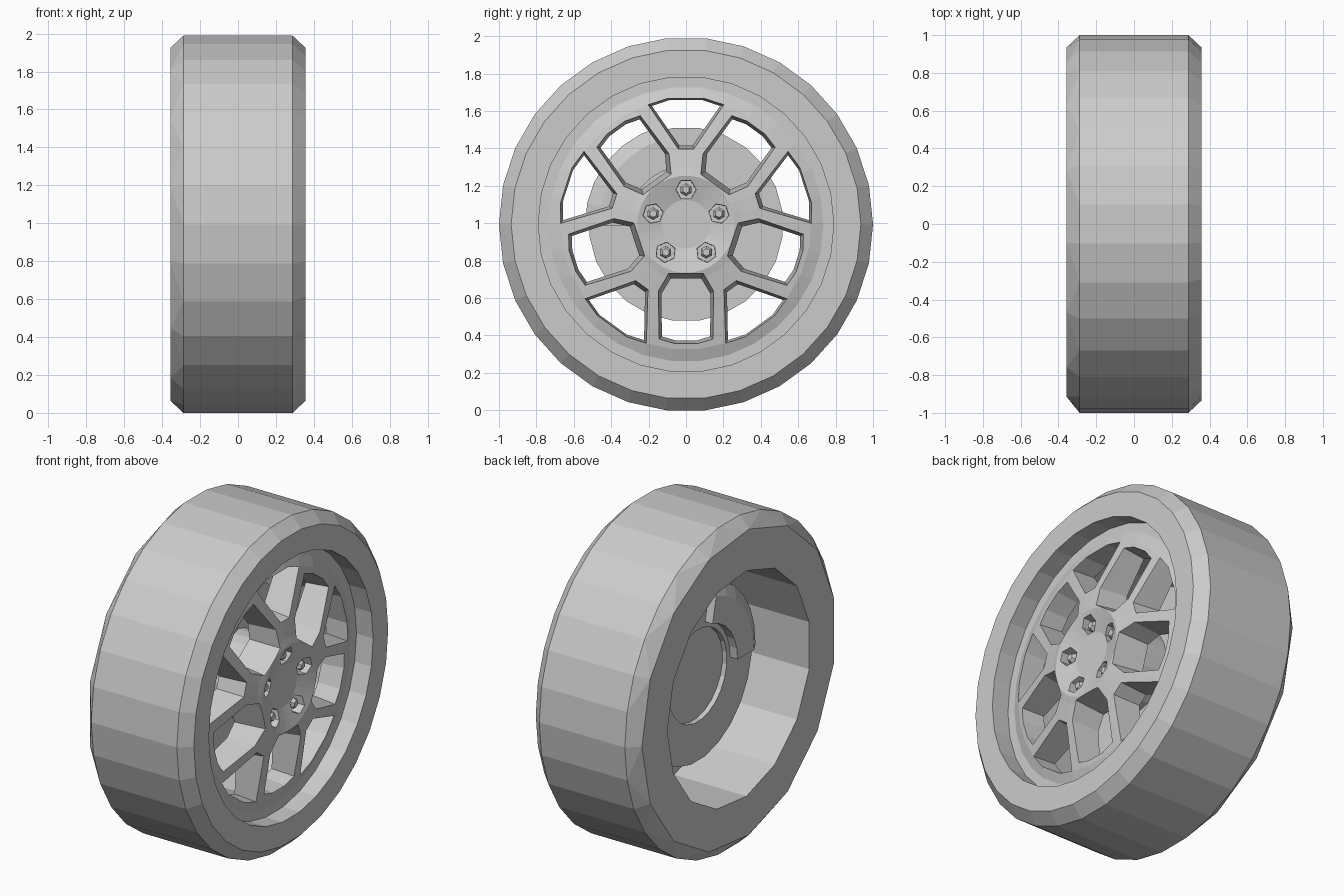
import bpy, bmesh
from math import sin, cos, radians, tau

if "Cube" in bpy.data.objects:
    bpy.data.objects.remove(bpy.data.objects["Cube"])

ZC = cos(radians(6))      # axle height: the tyre rests on a flat facet
START = radians(18)

grey = bpy.data.materials.new("plain grey")
grey.use_nodes = True
grey.diffuse_color = (0.6, 0.6, 0.6, 1)
grey.node_tree.nodes["Principled BSDF"].inputs["Base Color"].default_value = (0.6, 0.6, 0.6, 1)


def polar(x, r, a):
    """Point around the axle; the angle runs from the top towards +y."""
    return (x, r * sin(a), r * cos(a) + ZC)


def finish(bm, name):
    bmesh.ops.remove_doubles(bm, verts=bm.verts, dist=1e-5)
    bmesh.ops.recalc_face_normals(bm, faces=bm.faces)
    mesh = bpy.data.meshes.new(name)
    bm.to_mesh(mesh)
    bm.free()
    mesh.materials.append(grey)
    ob = bpy.data.objects.new(name, mesh)
    bpy.context.collection.objects.link(ob)
    return ob


def ring(bm, x, r, n, start=START):
    return [bm.verts.new(polar(x, r, start + tau * i / n)) for i in range(n)]


def join(bm, a, b):
    """Join two rings; the second may have twice as many points."""
    n, m = len(a), len(b)
    for i in range(n):
        j = (i + 1) % n
        if n == m:
            bm.faces.new((a[i], a[j], b[j], b[i]))
        else:
            p, q, s = b[2 * i], b[2 * i + 1], b[(2 * i + 2) % m]
            for tri in ((a[i], p, q), (a[i], q, a[j]), (a[j], q, s)):
                bm.faces.new(tri)


def lathe(bm, profile, n, start=START, caps=True):
    rings = [ring(bm, x, r, n, start) for x, r in profile]
    for a, b in zip(rings, rings[1:]):
        join(bm, a, b)
    if caps:
        bm.faces.new(rings[0])
        bm.faces.new(rings[-1])


# Tyre and barrel: coarse inner side, finer tread and outer side
bm = bmesh.new()
shell = [(0.13, 0.69, 15), (-0.357, 0.69, 15), (-0.357, 0.935, 15),
         (-0.288, 1, 30), (0.288, 1, 30), (0.357, 0.935, 30), (0.357, 0.79, 30)]
rings = [ring(bm, *s) for s in shell]
for a, b in zip(rings, rings[1:]):
    join(bm, a, b)
finish(bm, "tyre")

# Rim lip: recessed wall and flat ledge
bm = bmesh.new()
lathe(bm, [(0.357, 0.79), (0.245, 0.79), (0.245, 0.73)], 30, caps=False)
finish(bm, "rim_lip")

# Spoke plate: domed front with a dished hub
bm = bmesh.new()
lathe(bm, [(0.15, 0.3), (0.13, 0.735), (0.245, 0.735), (0.27, 0.67),
           (0.335, 0.3), (0.345, 0.26), (0.305, 0.13)], 30)
spokes = finish(bm, "spoked_wheel")

# Window and bolt-pit cutters, tapering towards the back
wide = [(0.09, 0.27), (0.145, 0.36), (0.145, 0.615), (0.06, 0.64)]
vee = [(0.04, 0.405), (0.205, 0.64), (0.10, 0.675)]
pit = [(0.027, 0.138), (0.054, 0.185), (0.027, 0.232)]


def cutter(bm, half, turn, x0, x1, taper):
    outline = half + [(-u, r) for u, r in reversed(half)]
    mid = sum(r for u, r in outline) / len(outline)
    loops = []
    for x in (x0, x1):
        k = 1 + (x - 0.29) * taper
        loop = []
        for u, r in outline:
            u, r = u * k, mid + (r - mid) * k
            loop.append(bm.verts.new((x, u * cos(turn) + r * sin(turn),
                                      r * cos(turn) - u * sin(turn) + ZC)))
        loops.append(loop)
        bm.faces.new(loop)
    join(bm, *loops)


bm = bmesh.new()
for i in range(5):
    turn = tau * i / 5
    cutter(bm, vee, turn, 0.05, 0.4, 0.7)
    cutter(bm, wide, turn + tau / 10, 0.05, 0.4, 0.7)
    cutter(bm, pit, turn, 0.25, 0.4, 0.5)
holes = finish(bm, "window_cutter")
holes.hide_render = True
mod = spokes.modifiers.new("windows", 'BOOLEAN')
mod.operation = 'DIFFERENCE'
mod.solver = 'EXACT'
mod.object = holes
bpy.context.view_layer.objects.active = spokes
bpy.ops.object.modifier_apply(modifier=mod.name)
bpy.data.objects.remove(holes)

# Wheel nuts: tapered hexagons in the pits
for i in range(5):
    bm = bmesh.new()
    base = polar(0, 0.185, tau * i / 5)
    levels = []
    for x, r in ((0.24, 0.034), (0.295, 0.034), (0.315, 0.02)):
        levels.append([bm.verts.new((x, base[1] + r * sin(tau * k / 6),
                                     base[2] + r * cos(tau * k / 6))) for k in range(6)])
    join(bm, levels[0], levels[1])
    join(bm, levels[1], levels[2])
    bm.faces.new(levels[2])
    finish(bm, f"wheel_nut_{i + 1}")

# Brake disc with a shallow recess behind and a hat reaching the wheel
bm = bmesh.new()
lathe(bm, [(-0.05, 0.28), (-0.08, 0.28), (-0.08, 0.52), (-0.02, 0.52),
           (-0.02, 0.25), (0.16, 0.25)], 24, start=radians(7.5))
finish(bm, "brake_disc")

# Caliper: arc section straddling the disc
bm = bmesh.new()
section = [(-0.13, 0.31), (-0.13, 0.47), (-0.09, 0.54),
           (0.01, 0.54), (0.05, 0.47), (0.05, 0.31)]
steps = 6
arcs = [[bm.verts.new(polar(x, r, radians(-13 - 78 * s / steps))) for x, r in section]
        for s in range(steps + 1)]
for a, b in zip(arcs, arcs[1:]):
    join(bm, a, b)
bm.faces.new(arcs[0])
bm.faces.new(arcs[-1])
finish(bm, "brake_caliper")
